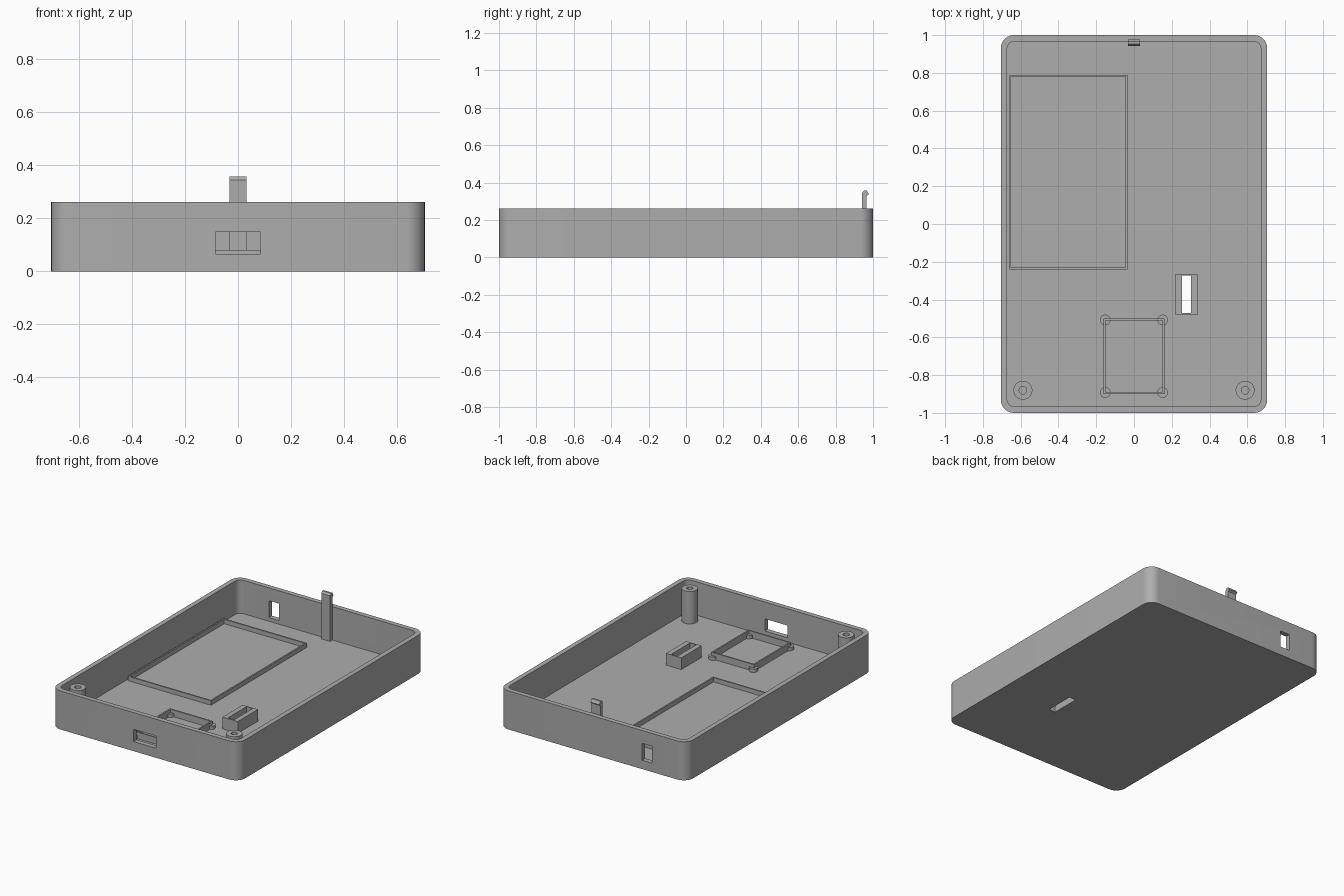
import bpy
import bmesh
import math

if "Cube" in bpy.data.objects:
    bpy.data.objects.remove(bpy.data.objects["Cube"], do_unlink=True)

GREY = bpy.data.materials.new("plain grey")
GREY.use_nodes = True
GREY.diffuse_color = (0.42, 0.42, 0.42, 1)
GREY.node_tree.nodes["Principled BSDF"].inputs["Base Color"].default_value = (0.42, 0.42, 0.42, 1)

FLOOR = 0.035    # floor thickness
SINK = 0.03      # parts start slightly inside the floor
HEIGHT = 0.262


def make_object(name, bm):
    bmesh.ops.recalc_face_normals(bm, faces=bm.faces)
    mesh = bpy.data.meshes.new(name)
    bm.to_mesh(mesh)
    bm.free()
    mesh.materials.append(GREY)
    obj = bpy.data.objects.new(name, mesh)
    bpy.context.collection.objects.link(obj)
    return obj


def rectangle(x0, x1, y0, y1):
    return [(x0, y0), (x1, y0), (x1, y1), (x0, y1)]


def rounded_rectangle(hx, hy, r, steps=10):
    points = []
    for i, (sx, sy) in enumerate([(1, 1), (-1, 1), (-1, -1), (1, -1)]):
        for k in range(steps + 1):
            a = math.pi / 2 * (i + k / steps)
            points.append((sx * (hx - r) + r * math.cos(a), sy * (hy - r) + r * math.sin(a)))
    return points


def circle(x, y, r, n=32):
    return [(x + r * math.cos(2 * math.pi * k / n), y + r * math.sin(2 * math.pi * k / n))
            for k in range(n)]


def prism(name, outline, z0, z1):
    bm = bmesh.new()
    face = bm.faces.new([bm.verts.new((x, y, z0)) for x, y in outline])
    top = bmesh.ops.extrude_face_region(bm, geom=[face])["geom"]
    verts = [v for v in top if isinstance(v, bmesh.types.BMVert)]
    bmesh.ops.translate(bm, verts=verts, vec=(0, 0, z1 - z0))
    return make_object(name, bm)


def ring(name, outer, inner, z0, z1):
    """Upright tube between two outlines with matching point counts."""
    bm = bmesh.new()
    loops = [[bm.verts.new((x, y, z)) for x, y in pts]
             for pts, z in ((outer, z0), (outer, z1), (inner, z1), (inner, z0))]
    n = len(outer)
    for i in range(4):
        a, b = loops[i], loops[(i + 1) % 4]
        for k in range(n):
            j = (k + 1) % n
            bm.faces.new((a[k], a[j], b[j], b[k]))
    return make_object(name, bm)


def frame(name, x0, x1, y0, y1, tx, ty, top):
    return ring(name, rectangle(x0, x1, y0, y1),
                rectangle(x0 + tx, x1 - tx, y0 + ty, y1 - ty), SINK, top)


def smooth(obj):
    bpy.ops.object.select_all(action='DESELECT')
    obj.select_set(True)
    bpy.context.view_layer.objects.active = obj
    bpy.ops.object.shade_smooth_by_angle(angle=math.radians(30))


def cut(obj, cutter):
    mod = obj.modifiers.new("cut", 'BOOLEAN')
    mod.operation = 'DIFFERENCE'
    mod.solver = 'EXACT'
    mod.object = cutter
    bpy.context.view_layer.objects.active = obj
    bpy.ops.object.modifier_apply(modifier=mod.name)
    bpy.data.objects.remove(cutter, do_unlink=True)


# Open tray with its cavity, wall openings and floor slit
tray = prism("tray", rounded_rectangle(0.705, 1.0, 0.07), 0, HEIGHT)
cut(tray, prism("cavity", rounded_rectangle(0.672, 0.967, 0.04), FLOOR, 0.4))
cut(tray, prism("front_opening", rectangle(-0.085, 0.085, -1.1, -0.9), 0.065, 0.148))
cut(tray, prism("back_opening", rectangle(-0.445, -0.37, 0.9, 1.1), 0.06, 0.175))
cut(tray, prism("floor_slit", rectangle(0.255, 0.305, -0.473, -0.272), -0.1, 0.1))
smooth(tray)

# Low rims that locate the large and small boards
frame("large_board_rim", -0.66, -0.035, -0.24, 0.79, 0.01, 0.01, 0.065)
frame("small_board_rim", -0.161, 0.161, -0.9, -0.5, 0.01, 0.01, 0.08)

# Switch holder around the floor slit
frame("switch_holder", 0.22, 0.335, -0.481, -0.264, 0.034, 0.009, 0.115)

# Screw posts and small board pegs
for side, label in ((1, "left"), (-1, "right")):
    x = side * 0.588
    smooth(ring(label + "_screw_post", circle(x, -0.88, 0.05), circle(x, -0.88, 0.02), SINK, 0.255))
    for y, end in ((-0.892, "front"), (-0.508, "back")):
        smooth(prism(f"{end}_{label}_peg", circle(side * 0.152, y, 0.028), SINK, 0.058))

# Snap clip: side profile in y and z, extruded across x
profile = [(0.942, SINK), (0.966, SINK), (0.966, 0.328), (0.978, 0.337),
           (0.966, 0.357), (0.952, 0.357), (0.942, 0.345)]
bm = bmesh.new()
face = bm.faces.new([bm.verts.new((-0.033, y, z)) for y, z in profile])
far = bmesh.ops.extrude_face_region(bm, geom=[face])["geom"]
bmesh.ops.translate(bm, verts=[v for v in far if isinstance(v, bmesh.types.BMVert)], vec=(0.066, 0, 0))
make_object("snap_clip", bm)
